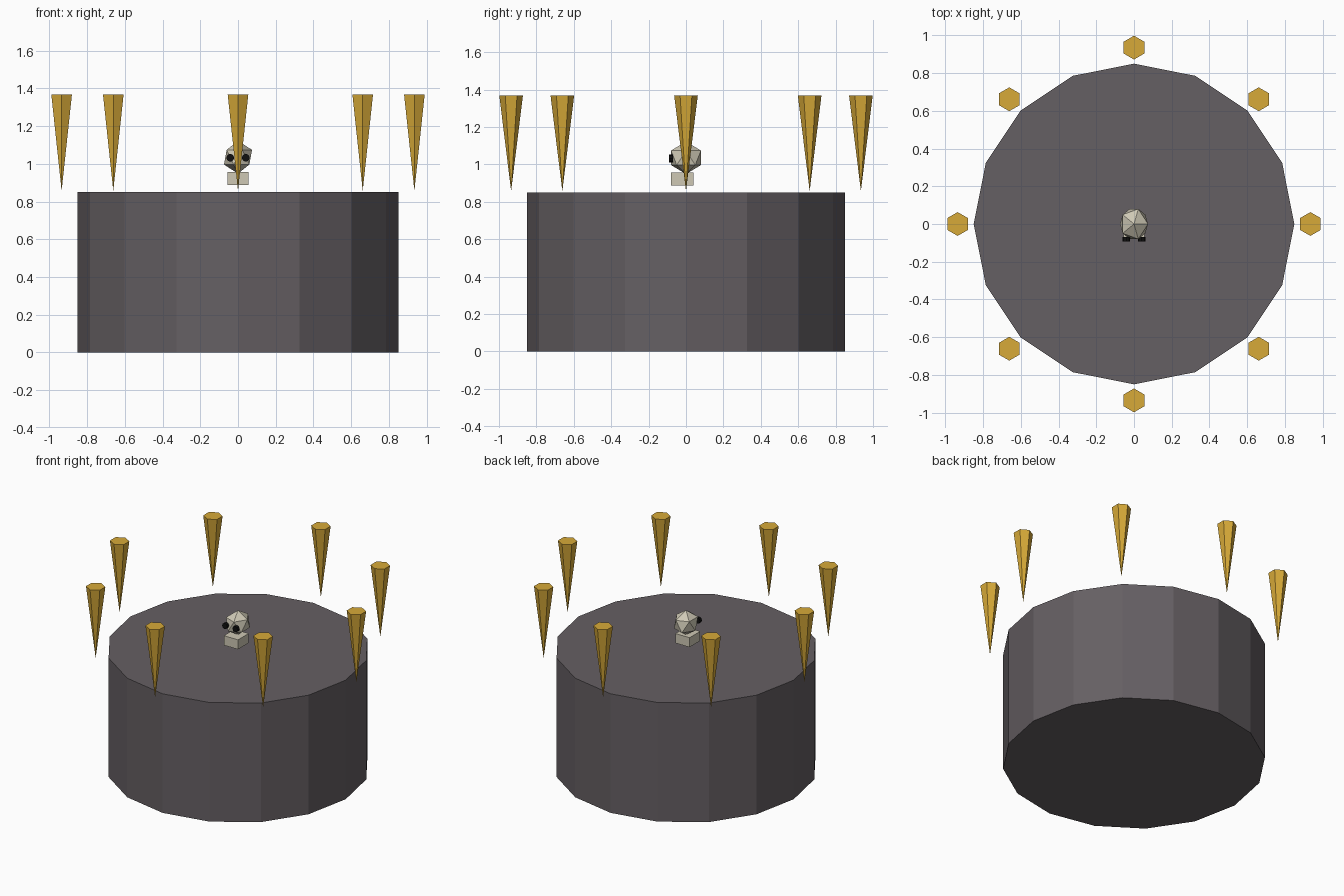
import bpy
from math import cos, sin, pi

if "Cube" in bpy.data.objects:
    bpy.data.objects.remove(bpy.data.objects["Cube"])


def material(name, rgb):
    m = bpy.data.materials.new(name)
    m.diffuse_color = (*rgb, 1)
    m.use_nodes = True
    m.node_tree.nodes["Principled BSDF"].inputs["Base Color"].default_value = m.diffuse_color
    return m


STONE = material("stone", (0.13, 0.115, 0.125))
GOLD = material("gold", (0.68, 0.40, 0.04))
BONE = material("bone", (0.62, 0.58, 0.46))
BLACK = material("black", (0.005, 0.005, 0.005))


def finish(name, mat):
    ob = bpy.context.object
    ob.name = name
    ob.data.materials.append(mat)
    return ob


# Sixteen-sided stone drum
bpy.ops.mesh.primitive_cylinder_add(vertices=16, radius=0.85, depth=0.85,
                                    location=(0, 0, 0.425))
finish("drum_base", STONE)

# Ring of inverted six-sided spikes
for i in range(8):
    a = i * pi / 4
    bpy.ops.mesh.primitive_cone_add(vertices=6, radius1=0, radius2=0.063, depth=0.51,
                                    location=(0.935 * cos(a), 0.935 * sin(a), 1.112))
    finish(f"crown_spike_{i + 1}", GOLD)

# Skull
bpy.ops.mesh.primitive_ico_sphere_add(subdivisions=1, radius=1, location=(0, 0, 1.035))
finish("skull", BONE).scale = (0.083, 0.094, 0.087)

# Jaw block
bpy.ops.mesh.primitive_cube_add(size=1, location=(0, -0.02, 0.922))
finish("jaw", BONE).scale = (0.112, 0.12, 0.068)

# Eye sockets
for name, x in (("left_eye", -0.041), ("right_eye", 0.041)):
    bpy.ops.mesh.primitive_cylinder_add(vertices=8, radius=0.021, depth=0.022,
                                        location=(x, -0.081, 1.032),
                                        rotation=(pi / 2, 0, 0))
    finish(name, BLACK)
